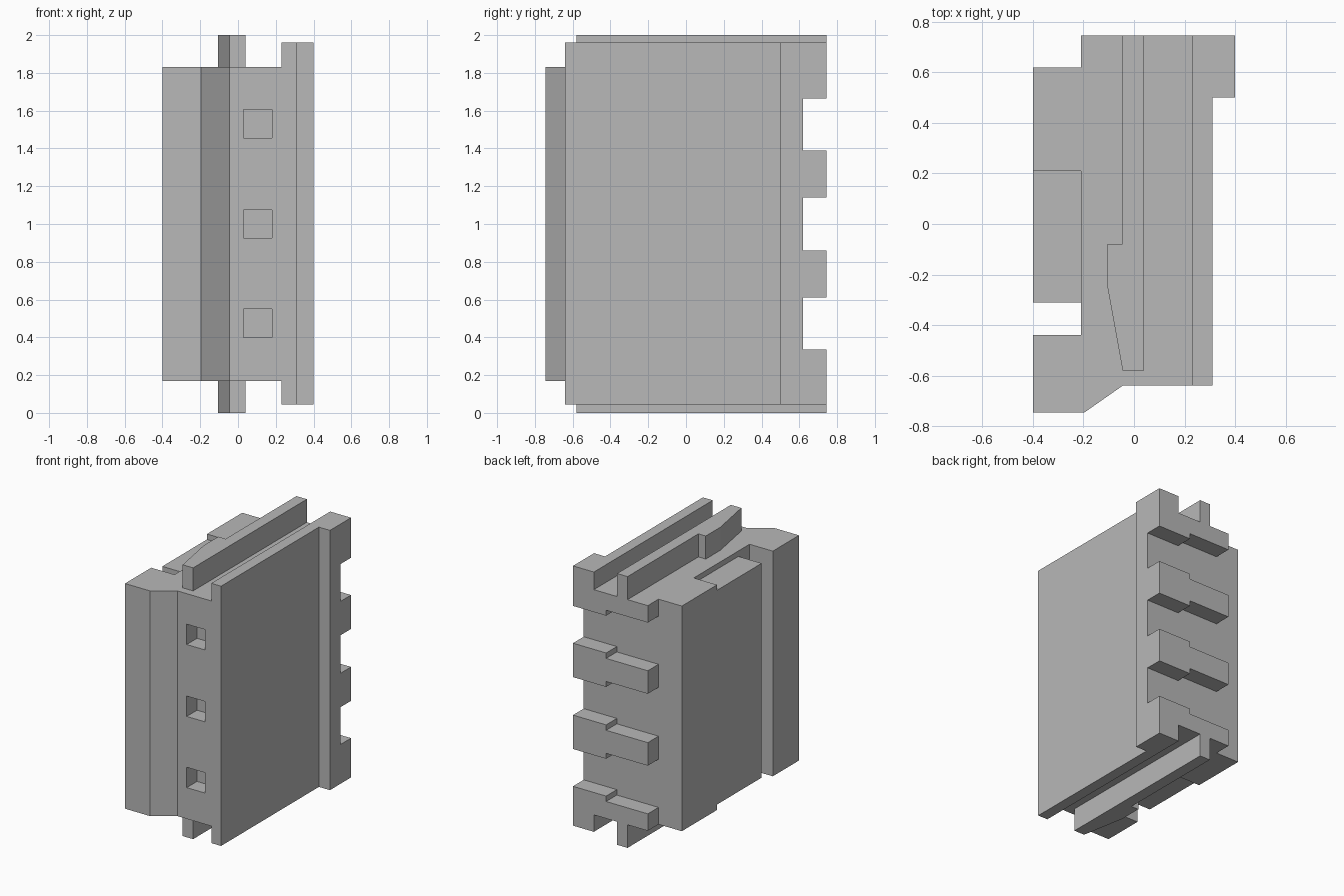
import bpy
import bmesh

cube = bpy.data.objects.get("Cube")
if cube:
    bpy.data.objects.remove(cube, do_unlink=True)

grey = bpy.data.materials.new("light_grey")
grey.use_nodes = True
COLOUR = (0.48, 0.48, 0.48, 1)
grey.diffuse_color = COLOUR
grey.node_tree.nodes["Principled BSDF"].inputs["Base Color"].default_value = COLOUR

BOTTOM, TOP = 0.17, 1.83      # height range of the main block
BACK, REAR = 0.62, 0.745      # block back and rear face of the bars
INSET = 0.04


def prism(name, outline, z0, z1):
    """Extrude a plan outline from z0 to z1."""
    bm = bmesh.new()
    base = bm.faces.new([bm.verts.new((x, y, z0)) for x, y in outline])
    top = bmesh.ops.extrude_face_region(bm, geom=[base])["geom"]
    moved = [v for v in top if isinstance(v, bmesh.types.BMVert)]
    bmesh.ops.translate(bm, verts=moved, vec=(0, 0, z1 - z0))
    bmesh.ops.recalc_face_normals(bm, faces=bm.faces)
    mesh = bpy.data.meshes.new(name)
    bm.to_mesh(mesh)
    bm.free()
    mesh.materials.append(grey)
    obj = bpy.data.objects.new(name, mesh)
    bpy.context.collection.objects.link(obj)
    return obj


def box(name, x0, x1, y0, y1, z0, z1):
    return prism(name, [(x0, y0), (x1, y0), (x1, y1), (x0, y1)], z0, z1)


# Main block with chamfered front lip and a side recess
body = prism("main_block", [
    (-0.4, -0.745), (-0.195, -0.745), (-0.045, -0.64), (0.23, -0.64),
    (0.23, BACK), (-0.4, BACK), (-0.4, 0.21), (-0.21, 0.21),
    (-0.21, -0.44), (-0.4, -0.44)], BOTTOM, TOP)

# Square sockets in the front face
for i, z in enumerate((0.475, 1.0, 1.53)):
    cutter = box(f"socket_cutter_{i}", 0.03, 0.18, -0.8, -0.52, z - 0.075, z + 0.075)
    cutter.hide_render = True
    mod = body.modifiers.new("socket", "BOOLEAN")
    mod.operation = "DIFFERENCE"
    mod.solver = "EXACT"
    mod.object = cutter
    bpy.context.view_layer.objects.active = body
    bpy.ops.object.modifier_apply(modifier=mod.name)
    bpy.data.objects.remove(cutter, do_unlink=True)

# Slightly shorter tab filling part of the recess, leaving the open slot
box("recess_tab", -0.4, -0.21, -0.31, 0.21, BOTTOM + INSET, TOP - INSET)

# Tall side plate with thicker rear edge
prism("side_plate", [
    (0.23, -0.64), (0.31, -0.64), (0.31, 0.5), (0.4, 0.5),
    (0.4, BACK), (0.23, BACK)], 0.045, 1.96)

# Rear bars: a thick end and a thinner end, flush with the block top and bottom
bars = ((BOTTOM, 0.335), (0.61, 0.86), (1.14, 1.39), (1.665, TOP))
for i, (z0, z1) in enumerate(bars):
    box(f"rear_bar_thick_{i}", 0.13, 0.4, BACK, REAR, z0, z1)
    low = z0 if z0 == BOTTOM else z0 + INSET
    high = z1 if z1 == TOP else z1 - INSET
    box(f"rear_bar_thin_{i}", -0.21, 0.13, BACK, REAR, low, high)

# Barbed rails and rear lugs, repeated above and below
rail = [(-0.045, -0.58), (0.04, -0.58), (0.04, REAR), (-0.045, REAR),
        (-0.045, -0.08), (-0.105, -0.08), (-0.105, -0.25)]
for side, z0, z1, lug0, lug1 in (("top", TOP, 2, TOP, 1.96),
                                 ("bottom", 0, BOTTOM, 0.045, BOTTOM)):
    prism(f"{side}_rail", rail, z0, z1)
    box(f"{side}_rear_lug", 0.23, 0.4, BACK, REAR, lug0, lug1)
